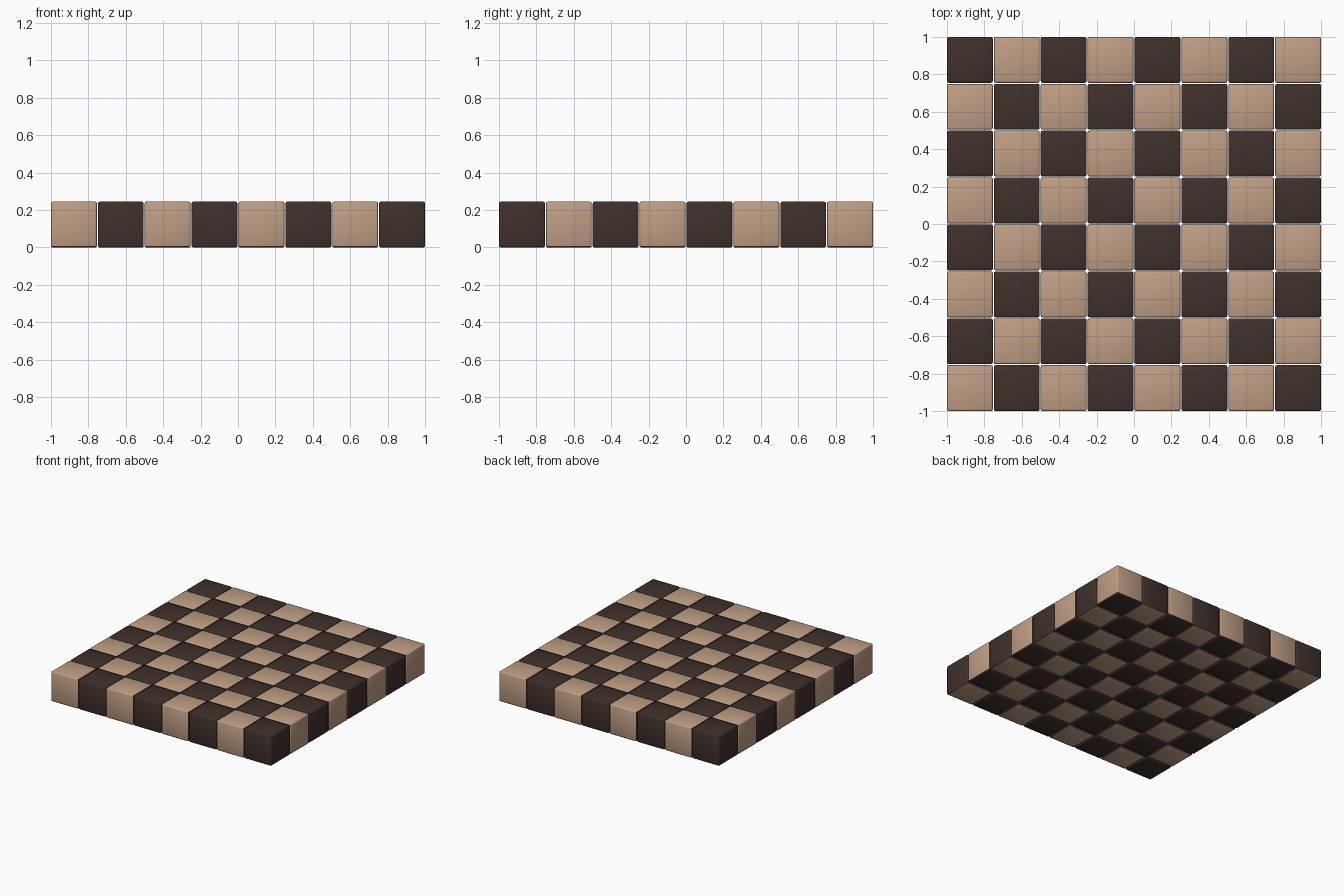
import bpy, bmesh
from mathutils import Matrix

if "Cube" in bpy.data.objects:
    bpy.data.objects.remove(bpy.data.objects["Cube"])

N = 8
SIZE = 0.245                     # edge length of one cube
PITCH = (2.0 - SIZE) / (N - 1)   # spacing, leaves a hairline gap


def material(name, rgb):
    m = bpy.data.materials.new(name)
    m.diffuse_color = (*rgb, 1.0)
    m.use_nodes = True
    m.node_tree.nodes["Principled BSDF"].inputs["Base Color"].default_value = m.diffuse_color
    return m


light = material("light_wood", (0.53, 0.345, 0.235))
dark = material("dark_wood", (0.050, 0.030, 0.024))


# Softly rounded cube: underside has the opposite colour, hidden joints are dark
def add_cube(name, col, row, shade):
    bm = bmesh.new()
    bmesh.ops.create_cube(bm, size=SIZE,
                          matrix=Matrix.Translation((0, 0, SIZE / 2)))
    bmesh.ops.bevel(bm, geom=list(bm.edges), offset=0.009, segments=2,
                    profile=0.5, affect='EDGES')
    bm.normal_update()
    for f in bm.faces:
        n = f.normal
        inner = ((n.x > 0.6 and col < N - 1) or (n.x < -0.6 and col > 0) or
                 (n.y > 0.6 and row < N - 1) or (n.y < -0.6 and row > 0))
        if n.z < -0.95:
            f.material_index = 1 - shade
        elif inner or n.z < -0.3:
            f.material_index = 1
        else:
            f.material_index = shade
    me = bpy.data.meshes.new(name)
    bm.to_mesh(me)
    bm.free()
    me.materials.append(light)
    me.materials.append(dark)
    me.shade_smooth()
    me.set_sharp_from_angle(angle=0.8)
    ob = bpy.data.objects.new(name, me)
    ob.location = (-1 + SIZE / 2 + col * PITCH,
                   -1 + SIZE / 2 + row * PITCH, 0)
    bpy.context.collection.objects.link(ob)


# Checkerboard of cubes, light at the front left corner
for row in range(N):
    for col in range(N):
        shade = (row + col) % 2
        add_cube(("light", "dark")[shade] + f"_square_{row}_{col}",
                 col, row, shade)
